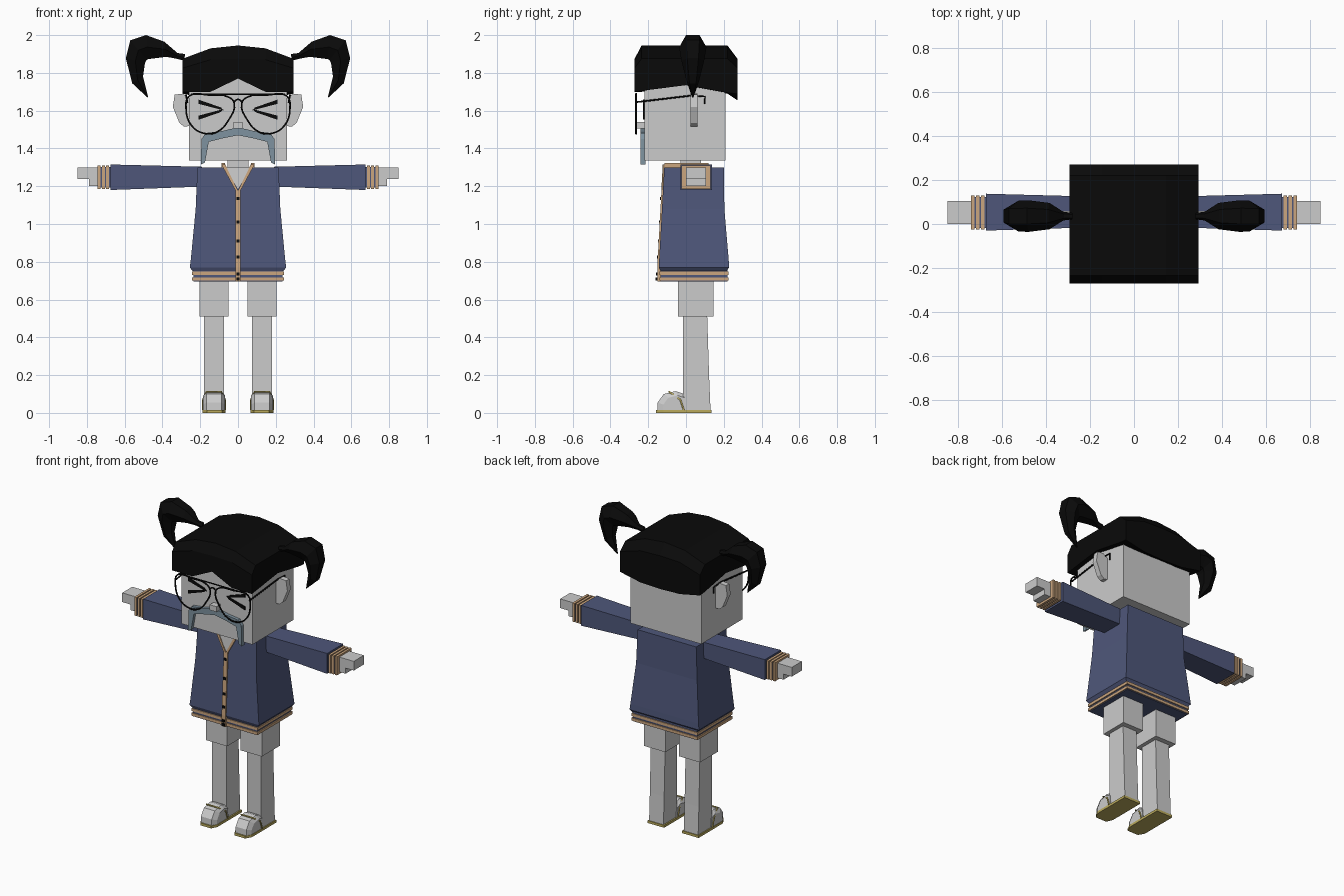
import bpy
import bmesh

cube = bpy.data.objects.get("Cube")
if cube:
    bpy.data.objects.remove(cube, do_unlink=True)


def material(name, rgb):
    mat = bpy.data.materials.new(name)
    mat.use_nodes = True
    mat.diffuse_color = (*rgb, 1)
    mat.node_tree.nodes["Principled BSDF"].inputs["Base Color"].default_value = (*rgb, 1)
    return mat


SKIN = material("pale grey", (.6, .6, .6))
BLUE = material("navy blue", (.077, .095, .195))
TAN = material("tan trim", (.6, .38, .21))
BLACK = material("black", (.003, .003, .003))
SLATE = material("slate moustache", (.21, .29, .35))
GOLD = material("olive gold", (.5, .41, .11))


def link(name, mesh, mat):
    mesh.materials.clear()
    mesh.materials.append(mat)
    obj = bpy.data.objects.new(name, mesh)
    bpy.context.collection.objects.link(obj)
    return obj


def loft(name, sections, mat, side=1):
    """Skin a closed solid through equal-length loops of points."""
    bm = bmesh.new()
    loops = [[bm.verts.new((x * side, y, z)) for x, y, z in s] for s in sections]
    n = len(loops[0])
    for a, b in zip(loops, loops[1:]):
        for i in range(n):
            j = (i + 1) % n
            bm.faces.new((a[i], a[j], b[j], b[i]))
    bm.faces.new(loops[0])
    bm.faces.new(loops[-1][::-1])
    bmesh.ops.recalc_face_normals(bm, faces=bm.faces)
    mesh = bpy.data.meshes.new(name)
    bm.to_mesh(mesh)
    bm.free()
    return link(name, mesh, mat)


def rect_z(z, x0, x1, y0, y1):
    return [(x0, y0, z), (x1, y0, z), (x1, y1, z), (x0, y1, z)]


def rect_x(x, y0, y1, z0, z1):
    return [(x, y0, z0), (x, y1, z0), (x, y1, z1), (x, y0, z1)]


def box(name, x0, x1, y0, y1, z0, z1, mat, side=1):
    loft(name, [rect_z(z0, x0, x1, y0, y1), rect_z(z1, x0, x1, y0, y1)], mat, side)


def plate(name, outline, y0, y1, mat, side=1):
    loft(name, [[(x, y, z) for x, z in outline] for y in (y0, y1)], mat, side)


def tube(name, points, radius, mat, side=1, closed=False, smooth=False):
    curve = bpy.data.curves.new(name, "CURVE")
    curve.dimensions = "3D"
    curve.bevel_depth = radius
    curve.bevel_resolution = 1
    curve.resolution_u = 4
    curve.use_fill_caps = True
    spline = curve.splines.new("BEZIER")
    spline.bezier_points.add(len(points) - 1)
    for bp, (x, y, z) in zip(spline.bezier_points, points):
        bp.co = (x * side, y, z)
        bp.handle_left_type = bp.handle_right_type = "AUTO" if smooth else "VECTOR"
    spline.use_cyclic_u = closed
    helper = bpy.data.objects.new(name + "_path", curve)
    bpy.context.collection.objects.link(helper)
    deps = bpy.context.evaluated_depsgraph_get()
    mesh = bpy.data.meshes.new_from_object(helper.evaluated_get(deps))
    bpy.data.objects.remove(helper, do_unlink=True)
    link(name, mesh, mat)


def front(z):
    """Depth of the jacket front at height z."""
    return -.115 - (1.3 - z) * .055


# Head, neck and nose
box("head", -.26, .26, -.22, .21, 1.335, 1.84, SKIN)
box("neck", -.055, .055, -.03, .08, 1.2, 1.36, SKIN)
box("nose", -.025, .025, -.262, -.2, 1.505, 1.54, SKIN)

# Hair cap: arched sections from front to back with a notched fringe
columns = (-.293, -.145, 0, .145, .293)
arch = (1.875, 1.93, 1.945, 1.93, 1.875)
cap = []
for y, drop, corner, quarter, middle in (
        (-.272, .07, 1.7, 1.7, 1.77), (-.235, 0, 1.705, 1.7, 1.77),
        (0, 0, 1.735, 1.74, 1.77), (.22, 0, 1.695, 1.69, 1.69),
        (.272, .07, 1.69, 1.66, 1.655)):
    low = (corner, quarter, middle, quarter, corner)
    top = [(x, y, z - drop * (1 - abs(x))) for x, z in zip(columns, arch)]
    cap.append(top + [(x, y, z) for x, z in zip(columns[::-1], low)])
loft("hair_cap", cap, BLACK)

# Jacket body, hem and placket
loft("jacket_body", [rect_z(z, -x, x, y0, y1) for z, x, y0, y1 in (
    (.75, .24, -.135, .215), (.77, .255, front(.77), .228), (.81, .25, front(.81), .226),
    (1.08, .224, front(1.08), .203), (1.3, .215, front(1.3), .2))], BLUE)
box("hem", -.236, .236, -.135, .22, .695, .76, BLUE)
for z in (.7, .73):
    box("hem_stripe", -.243, .243, -.141, .226, z, z + .018, TAN)
loft("placket", [rect_z(z, -.014, .014, y - .008, y + .02) for z, y in (
    (.695, -.142), (.77, front(.77)), (1.18, front(1.18)))], TAN)
for z in (.71, .735, .825, .91, 1.01, 1.135):
    y = min(front(z), -.12) - .007
    box("button", -.009, .009, y - .006, y + .01, z - .008, z + .008, BLACK)

# Open collar: skin showing in the V, with trim along its edges
chest = [(-.07, 1.302), (.07, 1.302), (0, 1.185)]
loft("chest", [[(x, front(z) + d, z) for x, z in chest] for d in (-.004, .003)], SKIN)

for side, label in ((1, "left_"), (-1, "right_")):
    trim = [(.068, 1.315), (.088, 1.315), (.012, 1.175), (-.001, 1.175)]
    loft(label + "collar_trim",
         [[(x, front(z) + d, z) for x, z in trim] for d in (-.009, .006)], TAN, side)
    loft(label + "collar", [rect_x(x, -.115, .12, 1.295, 1.322) for x in (.07, .088)],
         TAN, side)

    # Pigtail: outer and inner outline points with a half depth
    tail = []
    for ox, oz, ix, iz, d in (
            (.28, 1.9, .285, 1.865, .015), (.32, 1.905, .325, 1.875, .02),
            (.39, 1.965, .38, 1.885, .06), (.487, 2, .476, 1.873, .072),
            (.57, 1.973, .485, 1.868, .07), (.594, 1.878, .493, 1.85, .06),
            (.56, 1.745, .503, 1.78, .035), (.48, 1.67, .476, 1.672, .004)):
        mx, mz, c = (ox + ix) / 2, (oz + iz) / 2, .036
        tail.append([(ox, c - d / 2, oz), (ox, c + d / 2, oz), (mx, c + d, mz),
                     (ix, c + d / 2, iz), (ix, c - d / 2, iz), (mx, c - d, mz)])
    loft(label + "pigtail", tail, BLACK, side)

    # Ear
    plate(label + "ear", [(.25, 1.66), (.29, 1.69), (.335, 1.685), (.345, 1.62),
                          (.31, 1.535), (.285, 1.515), (.25, 1.52)], .025, .06, SKIN, side)

    # Squeezed-shut eye
    for z in (1.65, 1.56):
        s = 1 if z > 1.6 else -1
        plate(label + "eye_stroke", [(.075, 1.605 - s * .004), (.09, 1.605 + s * .012),
                                     (.208, z + s * .008), (.208, z - s * .014)],
              -.227, -.219, BLACK, side)

    # Glasses: lens rim and temple
    rim = [(.02, 1.64), (.05, 1.672), (.15, 1.682), (.258, 1.678), (.275, 1.61),
           (.245, 1.52), (.18, 1.48), (.11, 1.488), (.05, 1.55)]
    tube(label + "lens_rim", [(x, -.264, z) for x, z in rim], .005, BLACK, side, True, True)
    tube(label + "temple", [(.268, -.264, 1.645), (.275, .03, 1.68), (.275, .1, 1.675),
                            (.275, .1, 1.635)], .005, BLACK, side)

    # Sleeve, cuff and hand
    loft(label + "sleeve", [rect_x(.19, -.015, .125, 1.198, 1.303),
                            rect_x(.675, -.03, .138, 1.18, 1.315)], BLUE, side)
    box(label + "cuff", .67, .742, -.018, .122, 1.192, 1.303, BLUE, side)
    for x in (.682, .705, .728):
        box(label + "cuff_stripe", x, x + .016, -.025, .13, 1.186, 1.309, TAN, side)
    box(label + "palm", .73, .79, 0, .105, 1.2, 1.298, SKIN, side)
    box(label + "fingers", .78, .85, 0, .105, 1.237, 1.298, SKIN, side)

    # Leg
    box(label + "thigh", .05, .205, -.043, .145, .51, .71, SKIN, side)
    loft(label + "shin", [rect_z(z, .075, .18, -.015, y) for z, y in (
        (.01, .13), (.2, .122), (.52, .112))], SKIN, side)

    # Shoe: rounded toe, sole and strap
    toe = [(-.152, .012), (-.15, .055), (-.118, .1), (-.055, .115), (-.01, .1), (0, .012)]
    loft(label + "toe", [[(x, y * k, z * k) for y, z in toe] for x, k in (
        (.069, .8), (.088, 1), (.167, 1), (.184, .8))], SKIN, side)
    loft(label + "sole", [[(x, y, z) for x, y in (
        (.066, .135), (.066, -.12), (.085, -.16), (.165, -.16), (.187, -.12), (.187, .135))]
        for z in (0, .016)], GOLD, side)
    tube(label + "strap", [(.068, -.012, .015), (.069, -.03, .07), (.088, -.09, .112),
                           (.167, -.09, .112), (.185, -.03, .07), (.186, -.012, .015)],
         .005, GOLD, side)

# Glasses bridge
tube("top_bar", [(-.25, -.264, 1.687), (.25, -.264, 1.687)], .004, BLACK)
tube("bridge", [(-.024, -.264, 1.645), (0, -.264, 1.66), (.024, -.264, 1.645)],
     .005, BLACK, smooth=True)

# Drooping moustache, mirrored from one half outline
half = [(.085, 1.492), (.17, 1.482), (.193, 1.45), (.197, 1.315), (.175, 1.325),
        (.155, 1.435), (.085, 1.453)]
outline = [(0, 1.512)] + half + [(0, 1.47)] + [(-x, z) for x, z in half[::-1]]
plate("moustache", outline, -.242, -.215, SLATE)
